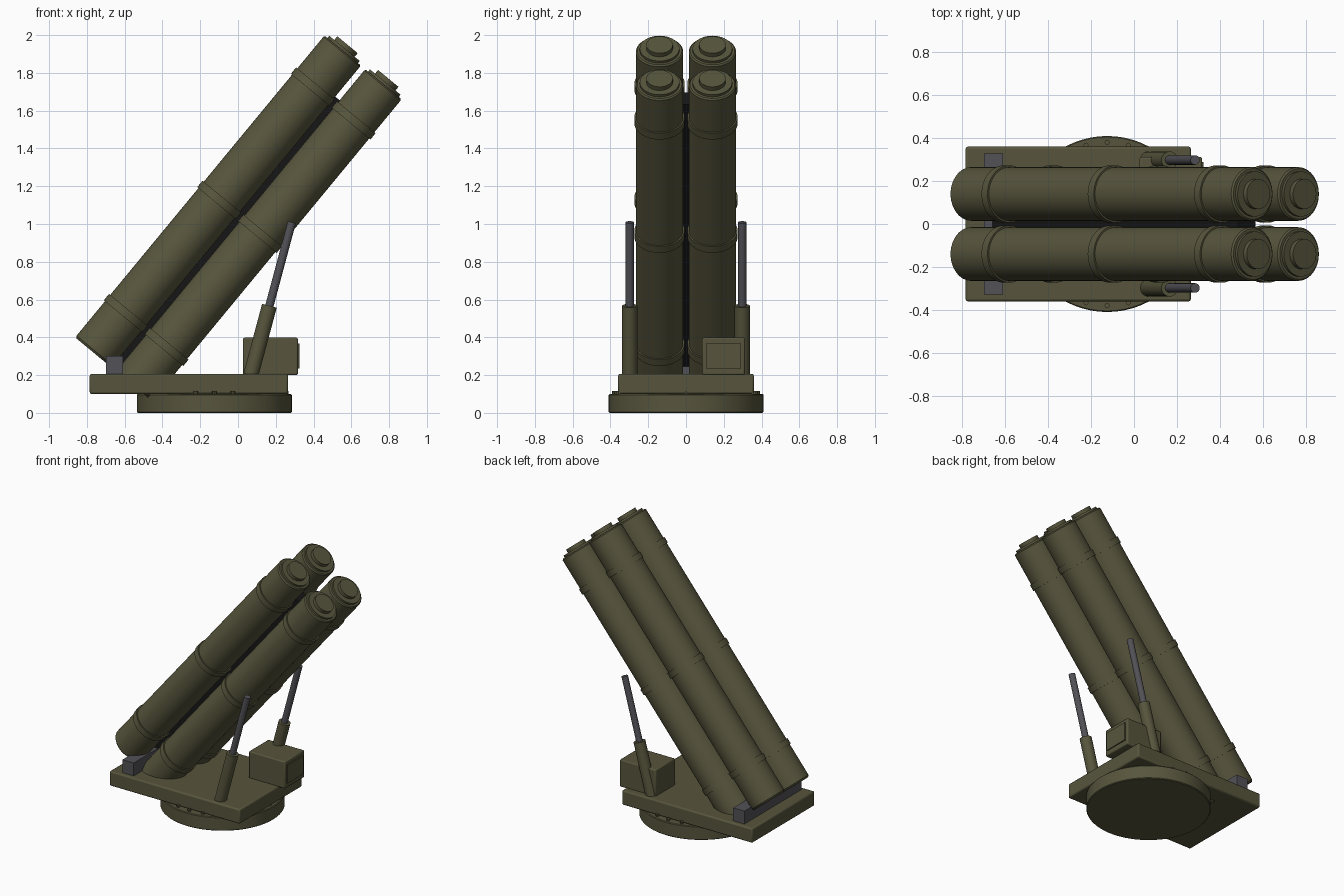
import bpy, bmesh, math
from mathutils import Vector

if "Cube" in bpy.data.objects:
    bpy.data.objects.remove(bpy.data.objects["Cube"])


def material(name, rgb):
    m = bpy.data.materials.new(name)
    m.diffuse_color = (*rgb, 1)
    m.use_nodes = True
    m.node_tree.nodes["Principled BSDF"].inputs["Base Color"].default_value = m.diffuse_color
    return m


OLIVE = material("olive green", (0.095, 0.091, 0.046))
STEEL = material("grey steel", (0.085, 0.083, 0.095))
BLACK = material("black", (0.008, 0.008, 0.008))


def finish(bm, name, mat, bevel=0):
    bmesh.ops.recalc_face_normals(bm, faces=bm.faces)
    me = bpy.data.meshes.new(name)
    bm.to_mesh(me)
    bm.free()
    ob = bpy.data.objects.new(name, me)
    bpy.context.collection.objects.link(ob)
    me.materials.append(mat)
    if bevel:
        mod = ob.modifiers.new("bevel", 'BEVEL')
        mod.width, mod.segments = bevel, 2
    bpy.ops.object.select_all(action='DESELECT')
    ob.select_set(True)
    bpy.context.view_layer.objects.active = ob
    bpy.ops.object.shade_smooth_by_angle(angle=math.radians(30))
    return ob


def box(name, mat, lo, hi, bevel=0.0):
    bm = bmesh.new()
    bmesh.ops.create_cube(bm, size=1)
    for v in bm.verts:
        v.co = Vector([l + (c + 0.5) * (h - l) for c, l, h in zip(v.co, lo, hi)])
    return finish(bm, name, mat, bevel)


def turned(name, mat, profile, start, axis=(0, 0, 1), sides=32):
    """Solid of revolution from (distance, radius) pairs along an axis."""
    bm = bmesh.new()
    rot = Vector((0, 0, 1)).rotation_difference(Vector(axis))
    rings = []
    for s, r in profile:
        rings.append([bm.verts.new(Vector(start) + rot @ Vector((
            r * math.cos(2 * math.pi * i / sides), r * math.sin(2 * math.pi * i / sides), s)))
            for i in range(sides)])
    for a, b in zip(rings, rings[1:]):
        for i in range(sides):
            j = (i + 1) % sides
            bm.faces.new((a[i], a[j], b[j], b[i]))
    bm.faces.new(rings[0])
    bm.faces.new(rings[-1])
    return finish(bm, name, mat)


# turntable with a ring of bolts
turned("turntable", OLIVE, [(0, 0.405), (0.005, 0.41), (0.095, 0.41), (0.1, 0.405)],
       (-0.125, 0, 0), sides=64)
for i in range(24):
    a = math.radians(15 * i)
    turned("turntable_bolt", OLIVE, [(0, 0.012), (0.015, 0.012)],
           (-0.125 + 0.38 * math.cos(a), 0.38 * math.sin(a), 0.1), sides=8)

# platform, hinge bar and equipment cabinet
box("platform", OLIVE, (-0.785, -0.36, 0.1), (0.265, 0.36, 0.206), 0.01)
box("hinge_bar", STEEL, (-0.70, -0.328, 0.2), (-0.61, 0.328, 0.3))
box("cabinet", OLIVE, (0.026, 0.085, 0.2), (0.317, 0.312, 0.398), 0.008)
box("cabinet_door", OLIVE, (0.316, 0.107, 0.235), (0.325, 0.29, 0.367))

# launch tubes: 2 x 2 bundle, each with three bands and a stepped end cap
LENGTH, R, BAND = 2.073, 0.125, 0.133
low_end, top_end = Vector((-0.766, 0, 0.32)), Vector((0.554, 0, 1.918))
axis = (top_end - low_end).normalized()
across = Vector((axis.z, 0, -axis.x))          # from the upper to the lower row
profile = [(0, 0.115), (0.012, R)]
for s in (0.27, 1.047, 1.825):
    profile += [(s - 0.022, R), (s - 0.022, BAND), (s + 0.022, BAND), (s + 0.022, R)]
profile += [(LENGTH - 0.008, R), (LENGTH, 0.118), (LENGTH, 0.105), (LENGTH + 0.015, 0.105),
            (LENGTH + 0.015, 0.07), (LENGTH + 0.04, 0.07)]
for row, shift in (("upper", 0), ("lower", 0.28)):
    for side in (-1, 1):
        turned(row + "_launch_tube", OLIVE, profile,
               low_end + across * shift + Vector((0, 0.14 * side, 0)), axis, 48)

# dark square spine between the tubes
spine = box("tube_spine", BLACK, (0.06, -0.05, -0.05), (1.86, 0.05, 0.05))
spine.location = low_end + across * 0.14
spine.rotation_euler = (0, -math.atan2(axis.z, axis.x), 0)

# lifting rams on both sides
ram_axis = (math.cos(math.radians(75)), 0, math.sin(math.radians(75)))
for side in (-1, 1):
    base = (0.068, 0.298 * side, 0.2)
    turned("ram_cylinder", OLIVE, [(0, 0.04), (0.38, 0.04)], base, ram_axis, 24)
    turned("ram_rod", STEEL, [(0.3, 0.022), (0.838, 0.022)], base, ram_axis, 24)
